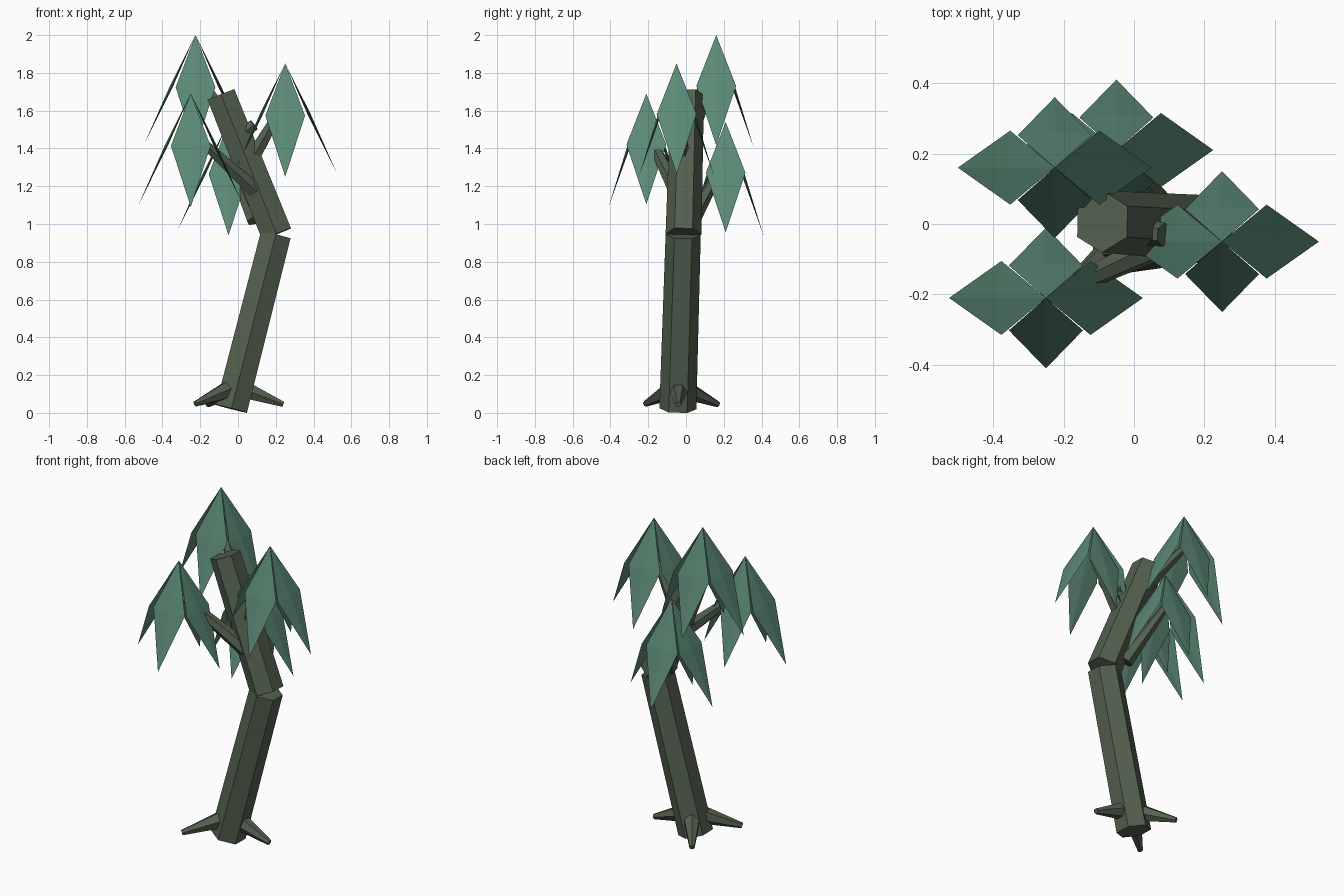
import bpy, bmesh, math
from mathutils import Vector, Matrix

if "Cube" in bpy.data.objects:
    bpy.data.objects.remove(bpy.data.objects["Cube"])


def material(name, rgb):
    m = bpy.data.materials.new(name)
    m.diffuse_color = (*rgb, 1)
    m.use_nodes = True
    m.node_tree.nodes["Principled BSDF"].inputs["Base Color"].default_value = m.diffuse_color
    return m


BARK = material("bark grey green", (0.087, 0.117, 0.077))
LEAF = material("leaf green", (0.105, 0.25, 0.18))


def finish(name, bm, mat):
    bmesh.ops.recalc_face_normals(bm, faces=bm.faces)
    me = bpy.data.meshes.new(name)
    bm.to_mesh(me)
    bm.free()
    me.materials.append(mat)
    ob = bpy.data.objects.new(name, me)
    bpy.context.collection.objects.link(ob)
    return ob


def hex_limb(name, start, end, r0, r1):
    """Tapered six-sided limb with corners toward the y axis."""
    a, b = Vector(start), Vector(end)
    axis = (b - a).normalized()
    side = Vector((0, 1, 0))
    if abs(axis.y) > 0.6:
        side = Vector((0, 0, 1))
    u = (side - axis * side.dot(axis)).normalized()
    v = axis.cross(u)
    bm = bmesh.new()
    rings = []
    for c, r in ((a, r0), (b, r1)):
        rings.append([bm.verts.new(c + r * (u * math.cos(k * math.pi / 3) + v * math.sin(k * math.pi / 3)))
                      for k in range(6)])
    for k in range(6):
        n = (k + 1) % 6
        bm.faces.new((rings[0][k], rings[0][n], rings[1][n], rings[1][k]))
    bm.faces.new(rings[0])
    bm.faces.new(rings[1])
    return finish(name, bm, BARK)


def leaf(name, apex, turn, out, drop):
    """Thin diamond leaf hanging from the apex, slightly thicker at its middle."""
    d = Vector((out, 0, -drop))
    mid = d * 0.46
    n = Vector((drop, 0, out)).normalized() * 0.008
    w = Vector((0, 0.105, 0))
    rot = Matrix.Rotation(turn, 3, 'Z')
    bm = bmesh.new()
    top, tip, left, right, front, back = [
        bm.verts.new(Vector(apex) + rot @ p)
        for p in (Vector(), d, mid + w, mid - w, mid + n, mid - n)]
    for end in (top, tip):
        for s in (left, right):
            for f in (front, back):
                bm.faces.new((end, s, f))
    return finish(name, bm, LEAF)


# Trunk in two leaning pieces
hex_limb("lower_trunk", (-0.035, -0.043, 0.022), (0.2, -0.015, 0.943), 0.098, 0.093)
hex_limb("upper_trunk", (0.204, -0.013, 0.947), (-0.09, 0.007, 1.685), 0.095, 0.088)

# Roots
for i, tip in enumerate([(0.24, -0.04, 0.045), (-0.225, -0.215, 0.048), (-0.16, 0.17, 0.045)]):
    hex_limb(f"root_{i + 1}", (-0.01, -0.04, 0.14), tip, 0.06, 0.016)

# Branches, each ending a little below the apex of its leaf crown
crowns = [((-0.225, 0.16, 2.0), (0.0, 0.02, 1.48)),
          ((-0.25, -0.21, 1.69), (0.09, -0.05, 1.18)),
          ((0.25, -0.05, 1.85), (0.06, -0.02, 1.32)),
          ((-0.05, 0.21, 1.54), (0.09, 0.03, 1.02))]
for i, (apex, start) in enumerate(crowns):
    hex_limb(f"branch_{i + 1}", start, (apex[0], apex[1], apex[2] - 0.2), 0.046, 0.022)
    # Four drooping leaves; those along x spread wider
    for k in range(4):
        out, drop = ((0.275, 0.585), (0.2, 0.6))[k % 2]
        leaf(f"leaf_{i + 1}_{k + 1}", apex, k * math.pi / 2, out, drop)

# Broken branch stub
hex_limb("branch_stub", (0.0, -0.02, 1.46), (0.085, -0.03, 1.525), 0.04, 0.034)
